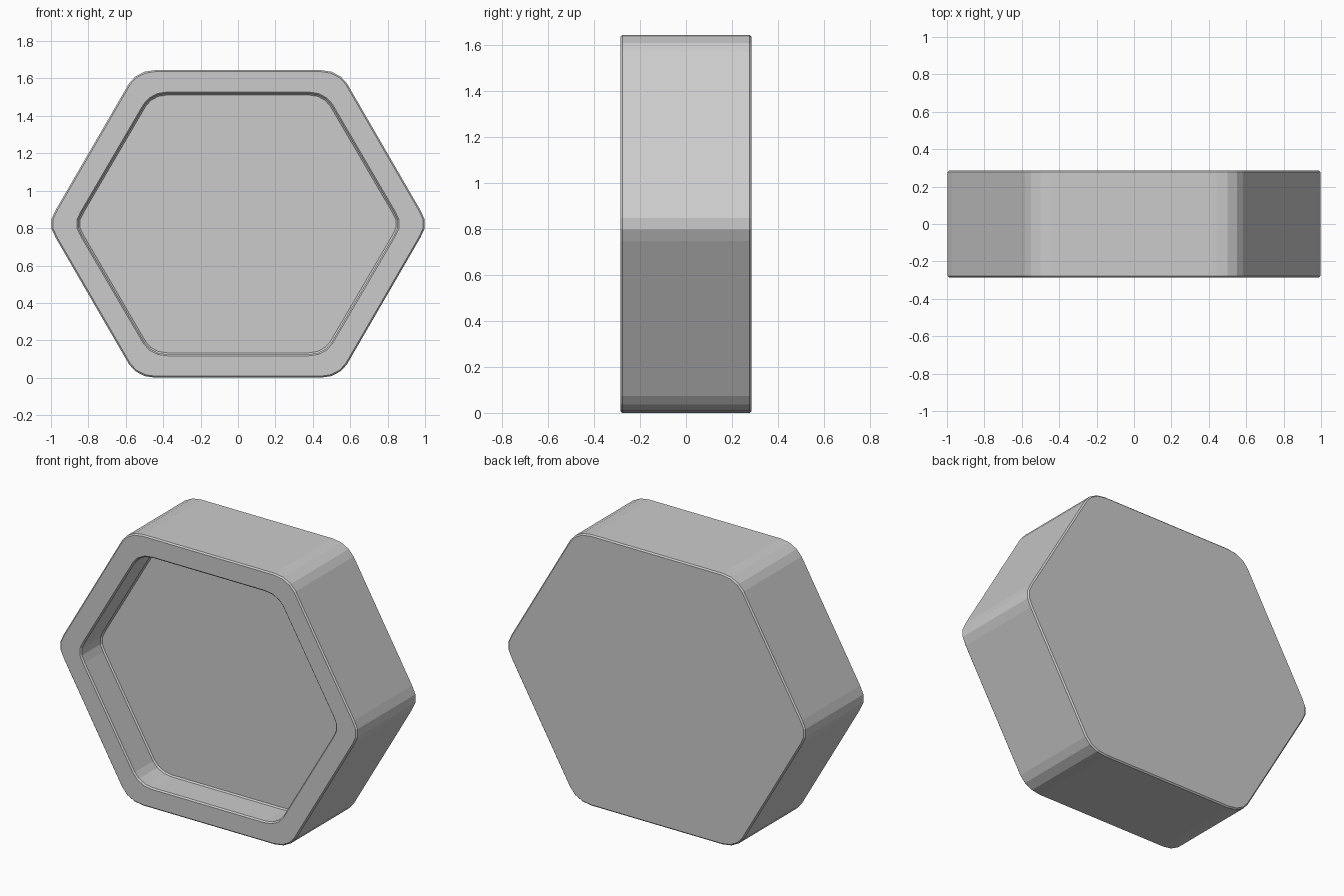
import bpy, bmesh

if "Cube" in bpy.data.objects:
    bpy.data.objects.remove(bpy.data.objects["Cube"])

H = 0.8225        # half height
Y = 0.285         # half thickness
DEPTH = 0.19      # recess depth

# Quarter outline of the rounded hexagon (x, z about its centre), mirrored to a loop
quarter = [(0.9975, 0.025), (0.975, 0.0735), (0.583, 0.75),
           (0.55, 0.787), (0.50, 0.8135), (0.44, H)]
half = quarter + [(-x, z) for x, z in reversed(quarter)]
outline = half + [(-x, -z) for x, z in half]

bm = bmesh.new()

def ring(y, sx, sz):
    return [bm.verts.new((x * sx, y, z * sz + H)) for x, z in outline]

def bridge(a, b):
    n = len(a)
    for i in range(n):
        j = (i + 1) % n
        bm.faces.new((a[i], a[j], b[j], b[i]))

# Back face, outer wall, front rim, recess wall and floor
rings = [ring(Y, 1, 1), ring(-Y, 1, 1),
         ring(-Y, 0.855, 0.848), ring(-Y + DEPTH, 0.855, 0.848)]
bm.faces.new(rings[0])
for a, b in zip(rings, rings[1:]):
    bridge(a, b)
bm.faces.new(rings[-1])
bmesh.ops.recalc_face_normals(bm, faces=bm.faces)

# Fine bevel on the rim, back and floor edges
edges = [e for e in bm.edges if e.calc_face_angle() > 1.2]
bmesh.ops.bevel(bm, geom=edges, offset=0.008, segments=1, profile=0.5, affect='EDGES')

mesh = bpy.data.meshes.new("hexagonal_tray")
bm.to_mesh(mesh)
bm.free()
tray = bpy.data.objects.new("hexagonal_tray", mesh)
bpy.context.collection.objects.link(tray)

# Plain grey
grey = bpy.data.materials.new("light grey")
grey.diffuse_color = (0.6, 0.6, 0.6, 1)
grey.use_nodes = True
grey.node_tree.nodes["Principled BSDF"].inputs["Base Color"].default_value = grey.diffuse_color
mesh.materials.append(grey)
